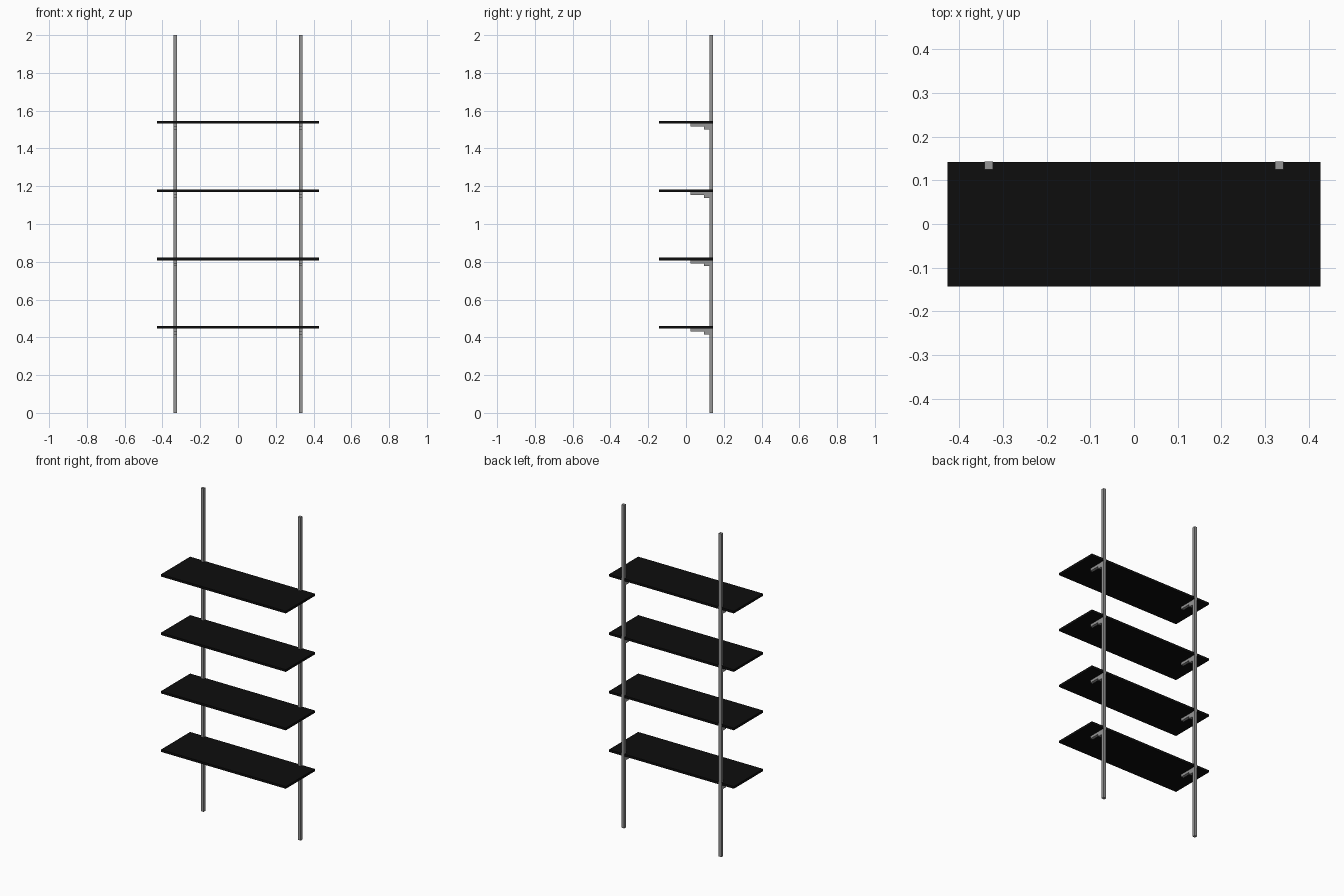
import bpy
import bmesh

if "Cube" in bpy.data.objects:
    bpy.data.objects.remove(bpy.data.objects["Cube"], do_unlink=True)


def make_material(name, value):
    mat = bpy.data.materials.new(name)
    mat.use_nodes = True
    colour = (value, value, value, 1)
    mat.diffuse_color = colour
    mat.node_tree.nodes["Principled BSDF"].inputs["Base Color"].default_value = colour
    return mat


black = make_material("matte black", 0.004)
grey = make_material("metal grey", 0.3)


def extrude_x(name, profile, x, width, mat):
    """Extrude a (y, z) outline along x, centred on x."""
    bm = bmesh.new()
    face = bm.faces.new([bm.verts.new((x - width / 2, y, z)) for y, z in profile])
    out = bmesh.ops.extrude_face_region(bm, geom=[face])
    moved = [v for v in out["geom"] if isinstance(v, bmesh.types.BMVert)]
    bmesh.ops.translate(bm, verts=moved, vec=(width, 0, 0))
    bmesh.ops.recalc_face_normals(bm, faces=bm.faces)
    mesh = bpy.data.meshes.new(name)
    bm.to_mesh(mesh)
    bm.free()
    mesh.materials.append(mat)
    obj = bpy.data.objects.new(name, mesh)
    bpy.context.collection.objects.link(obj)
    return obj


def rect(y0, y1, z0, z1):
    return [(y0, z0), (y1, z0), (y1, z1), (y0, z1)]


POST_X = 0.3325
POST_FRONT, BACK = 0.125, 0.143
SHELF_THICK = 0.014
sides = (("left", POST_X), ("right", -POST_X))

# Upright posts
for side, x in sides:
    extrude_x(f"{side}_post", rect(POST_FRONT, BACK, 0, 2), x, 0.019, grey)

# Shelves with a stepped bracket under each end
for i in range(4):
    z = 0.453 + i * 0.3617
    under = z - SHELF_THICK / 2
    extrude_x(f"shelf_{i + 1}", rect(-0.143, BACK - 0.0005, under, under + SHELF_THICK),
              0, 0.855, black)
    step, foot = under - 0.016, under - 0.031
    outline = [(0.025, under), (0.025, step), (0.094, step), (0.094, foot),
               (POST_FRONT, foot), (POST_FRONT, under)]
    for side, x in sides:
        extrude_x(f"{side}_bracket_{i + 1}", outline, x, 0.017, grey)
